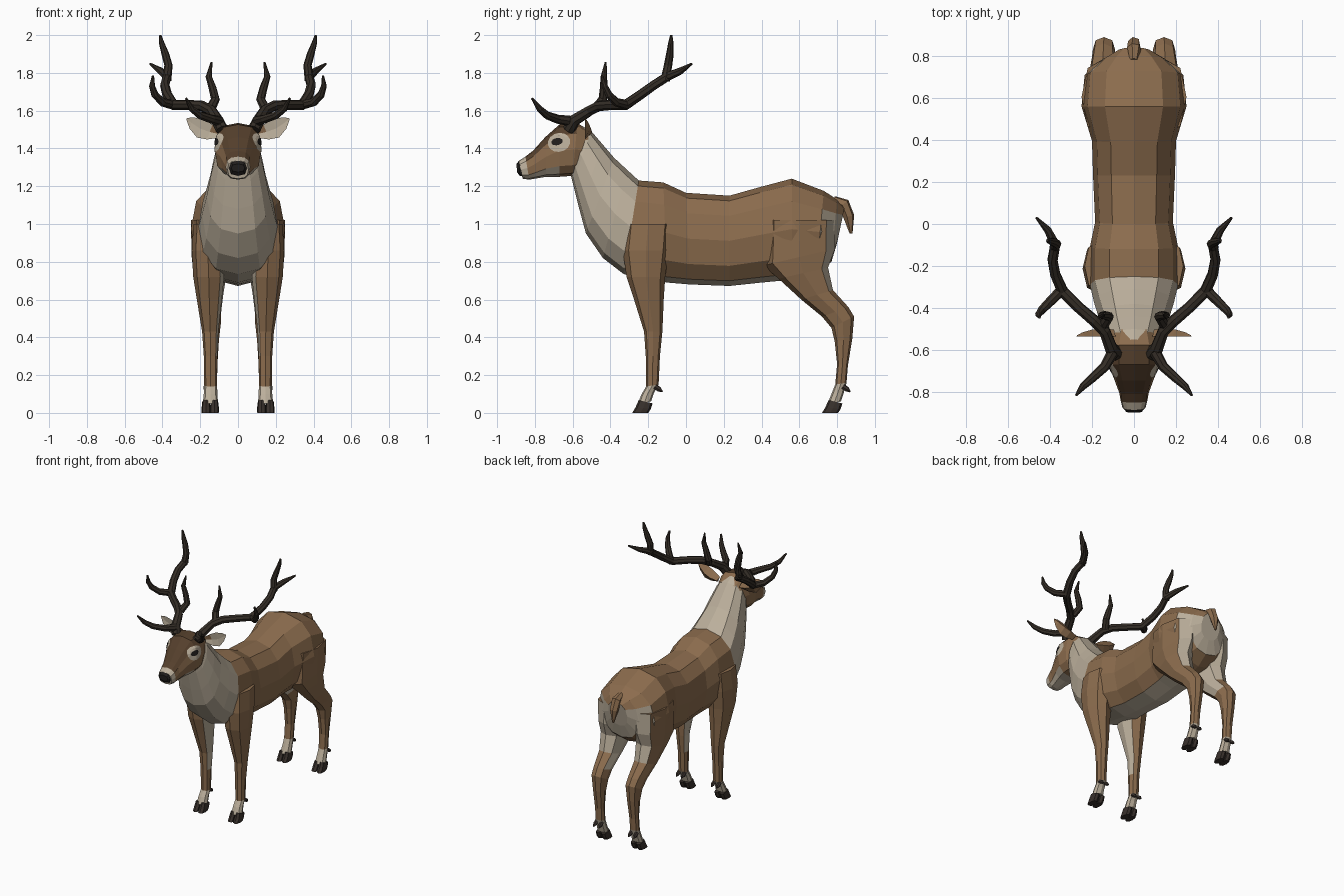
import bpy, bmesh, math
from mathutils import Vector
from mathutils.bvhtree import BVHTree

if "Cube" in bpy.data.objects:
    bpy.data.objects.remove(bpy.data.objects["Cube"])

# One flat material per colour
COLOURS = [("brown_fur", (0.26, 0.15, 0.075)), ("cream_fur", (0.50, 0.43, 0.33)),
           ("dark_brown_fur", (0.09, 0.05, 0.025)), ("antler_brown", (0.035, 0.027, 0.02)),
           ("hoof_grey", (0.04, 0.03, 0.025)), ("nose_black", (0.015, 0.013, 0.012))]
MATS = []
for mat_name, rgb in COLOURS:
    m = bpy.data.materials.new(mat_name)
    m.diffuse_color = (*rgb, 1)
    m.use_nodes = True
    m.node_tree.nodes["Principled BSDF"].inputs["Base Color"].default_value = m.diffuse_color
    MATS.append(m)
FUR, CREAM, DARK, ANTLER, HOOF, NOSE = range(6)


def finish(name, bm, rule):
    """Colour faces by a rule (or one index) and make the object."""
    bmesh.ops.recalc_face_normals(bm, faces=bm.faces)
    bm.normal_update()
    for f in bm.faces:
        f.material_index = rule(f.calc_center_median(), f.normal) if callable(rule) else rule
    me = bpy.data.meshes.new(name)
    bm.to_mesh(me)
    for m in MATS:
        me.materials.append(m)
    ob = bpy.data.objects.new(name, me)
    bpy.context.collection.objects.link(ob)
    return ob


def skin(bm, rings):
    """Bridge successive rings and cap the ends."""
    rings = [[bm.verts.new(p) for p in r] for r in rings]
    n = len(rings[0])
    for a, b in zip(rings, rings[1:]):
        for i in range(n):
            j = (i + 1) % n
            bm.faces.new((a[i], a[j], b[j], b[i]))
    bm.faces.new(rings[0][::-1])
    bm.faces.new(rings[-1])


def power(v, p):
    return math.copysign(abs(v) ** p, v) if abs(v) > 1e-6 else 0.0


def loft(name, sections, rule, sides=12, p=0.85, s=1):
    """Sections: (y, z) of one edge, (y, z) of the opposite edge, x centre, x half-width."""
    rings = []
    for ya, za, yb, zb, xc, xh in sections:
        ring = []
        for i in range(sides):
            t = 2 * math.pi * i / sides
            c, d = power(math.cos(t), p), power(math.sin(t), p)
            ring.append((s * (xc + xh * d), (ya + yb) / 2 + c * (ya - yb) / 2,
                         (za + zb) / 2 + c * (za - zb) / 2))
        rings.append(ring)
    bm = bmesh.new()
    skin(bm, rings)
    finish(name, bm, rule)
    return bm


def tube(name, points, rule, s=1, sides=8):
    """Tapered tube through (x, y, z, radius) points."""
    pts = [Vector((s * q[0], q[1], q[2])) for q in points]
    ref, rings = None, []
    for i, q in enumerate(pts):
        d = (pts[min(i + 1, len(pts) - 1)] - pts[max(i - 1, 0)]).normalized()
        if ref is None:
            ref = d.orthogonal()
        ref = (ref - d * ref.dot(d)).normalized()
        side, r = d.cross(ref), points[i][3]
        rings.append([q + r * (ref * math.cos(a) + side * math.sin(a))
                      for a in (2 * math.pi * k / sides for k in range(sides))])
    bm = bmesh.new()
    skin(bm, rings)
    finish(name, bm, rule)


# Torso and neck: cream neck, belly and rump patch
def body_rule(c, n):
    if c.y < -0.27 and c.y < -0.24 - 0.22 * (1.22 - c.z) + 0.06:
        return CREAM
    if c.y > 0.735 and c.z < 1.07:
        return CREAM
    return CREAM if n.z < -0.85 and c.y < 0.6 else FUR


loft("body", [
    (.84, 1.09, .80, .90, 0, .08), (.80, 1.13, .77, .80, 0, .15),
    (.73, 1.175, .69, .74, 0, .235), (.56, 1.24, .56, .705, 0, .25),
    (.39, 1.195, .40, .69, 0, .20), (.23, 1.15, .23, .672, 0, .195),
    (0, 1.165, .02, .68, 0, .185), (-.12, 1.22, -.10, .69, 0, .21),
    (-.25, 1.23, -.33, .735, 0, .21), (-.31, 1.285, -.44, .82, 0, .19),
    (-.38, 1.35, -.53, .95, 0, .165), (-.44, 1.42, -.565, 1.08, 0, .145),
    (-.50, 1.49, -.60, 1.22, 0, .12), (-.55, 1.52, -.62, 1.30, 0, .09)], body_rule)


# Head: dark forehead and bridge, cream muzzle and chin
def head_rule(c, n):
    if c.y < -0.845 or (n.z < -0.6 and c.y < -0.65):
        return CREAM
    return DARK if n.z > 0.3 and c.y < -0.6 else FUR


head = loft("head", [
    (-.50, 1.485, -.56, 1.29, 0, .10), (-.575, 1.535, -.60, 1.255, 0, .122),
    (-.67, 1.527, -.67, 1.25, 0, .122), (-.745, 1.46, -.74, 1.25, 0, .093),
    (-.81, 1.388, -.80, 1.24, 0, .07), (-.85, 1.357, -.83, 1.235, 0, .064),
    (-.885, 1.335, -.865, 1.24, 0, .055)], head_rule, p=.75)
loft("nose", [(-.86, 1.338, -.86, 1.255, 0, .048), (-.885, 1.335, -.88, 1.255, 0, .047),
              (-.897, 1.318, -.895, 1.275, 0, .036)], NOSE, sides=8, p=.75)
head_tree = BVHTree.FromBMesh(head)


def face_plate(name, s, cy, cz, ry, rz, tilt, lift, mat):
    """Oval plate draped over the side of the head."""
    bm = bmesh.new()
    n, steps, rings = 14, 4, []

    def drape(y, z):
        hit = head_tree.ray_cast(Vector((s, y, z)), Vector((-s, 0, 0)))[0]
        return bm.verts.new(((hit.x if hit else s * .05) + s * lift, y, z))
    mid = drape(cy, cz)
    for k in range(1, steps + 1):
        ring = []
        for i in range(n):
            a = 2 * math.pi * i / n
            u, v = ry * math.cos(a) * k / steps, rz * math.sin(a) * k / steps
            ring.append(drape(cy + u * math.cos(tilt) - v * math.sin(tilt),
                              cz + u * math.sin(tilt) + v * math.cos(tilt)))
        rings.append(ring)
    for i in range(n):
        j = (i + 1) % n
        bm.faces.new((mid, rings[0][i], rings[0][j]))
        for a, b in zip(rings, rings[1:]):
            bm.faces.new((a[i], b[i], b[j], a[j]))
    finish(name, bm, mat)
    # Make the open plate face outward
    me = bpy.data.objects[name].data
    if sum(q.normal.x * q.area for q in me.polygons) * s < 0:
        me.flip_normals()


# Tail
tube("tail", [(0, .78, 1.13, .02), (0, .835, 1.105, .034), (0, .862, 1.04, .03),
              (0, .874, .95, .008)], FUR, sides=6)

# Leg sections: front edge, back edge, x centre, x half-width
FRONT_LEG = [(-.32, 1.0, -.08, 1.0, .16, .075), (-.335, .86, -.09, .86, .16, .085),
             (-.315, .72, -.11, .72, .155, .082), (-.275, .60, -.118, .60, .152, .066),
             (-.222, .43, -.125, .43, .147, .043), (-.213, .30, -.138, .30, .145, .036),
             (-.211, .14, -.145, .15, .145, .034), (-.235, .10, -.17, .105, .145, .036),
             (-.255, .05, -.185, .06, .146, .04)]
HIND_LEG = [(.42, 1.02, .79, 1.02, .135, .115), (.41, .78, .79, .87, .14, .105),
            (.49, .71, .752, .77, .148, .088), (.61, .60, .778, .65, .148, .07),
            (.72, .51, .86, .56, .145, .056), (.77, .45, .89, .51, .143, .053),
            (.787, .38, .88, .39, .143, .042), (.80, .26, .857, .25, .144, .035),
            (.79, .15, .85, .16, .145, .034), (.77, .10, .835, .105, .145, .036),
            (.75, .05, .82, .06, .146, .04)]

# Antler branches: x, y, z, radius
ANTLER_PARTS = {
    "antler_beam": [(.085, -.62, 1.50, .034), (.11, -.59, 1.55, .032), (.14, -.51, 1.60, .028),
                    (.19, -.46, 1.625, .028), (.26, -.40, 1.63, .027), (.34, -.32, 1.63, .028),
                    (.375, -.24, 1.685, .026), (.388, -.17, 1.735, .025),
                    (.375, -.10, 1.78, .025), (.41, -.03, 1.81, .019), (.465, .03, 1.848, .006)],
    "antler_brow_tine": [(.10, -.61, 1.545, .028), (.14, -.68, 1.555, .024),
                         (.20, -.735, 1.575, .021), (.245, -.775, 1.61, .017),
                         (.275, -.815, 1.665, .006)],
    "antler_second_tine": [(.145, -.48, 1.61, .026), (.12, -.44, 1.66, .024),
                           (.135, -.435, 1.72, .021), (.155, -.435, 1.78, .017),
                           (.14, -.425, 1.857, .005)],
    "antler_third_tine": [(.34, -.31, 1.63, .026), (.40, -.37, 1.645, .023),
                          (.44, -.41, 1.685, .02), (.455, -.43, 1.73, .016),
                          (.45, -.445, 1.785, .006)],
    "antler_top_tine": [(.378, -.11, 1.76, .025), (.368, -.095, 1.84, .022),
                        (.385, -.085, 1.90, .02), (.405, -.08, 1.96, .014),
                        (.412, -.078, 2.0, .006)]}

for s, tag in ((-1, "left"), (1, "right")):
    # Legs: cream pastern, inner upper leg and back of thigh
    def front_rule(c, n):
        return CREAM if c.z < .145 or (n.x * s < -.5 and c.z > .36) else FUR

    def hind_rule(c, n):
        if c.z < .15 or (c.z > .52 and n.x * s < -.5):
            return CREAM
        return CREAM if c.z > .68 and n.y > .6 else FUR

    for leg, sections, rule in (("front", FRONT_LEG, front_rule), ("hind", HIND_LEG, hind_rule)):
        loft(f"{leg}_leg_{tag}", sections, rule, sides=8, s=s)
        y0 = sections[-1][0]
        for toe, dx in (("inner", -.022), ("outer", .022)):
            # Cloven hoof halves and dew claws
            x = .147 + dx
            loft(f"{leg}_hoof_{toe}_{tag}", [
                (y0 + .005, .068, y0 + .078, .05, x, .02), (y0 - .012, .03, y0 + .068, .02, x, .024),
                (y0 - .03, 0, y0 + .055, 0, x, .023)], HOOF, sides=8, p=.75, s=s)
            yb = sections[-3][2]
            tube(f"{leg}_dew_claw_{toe}_{tag}", [
                (x, yb - .02, .14, .014), (x, yb + .003, .125, .014), (x, yb + .02, .112, .004)],
                HOOF, s, 6)

    for part, pts in ANTLER_PARTS.items():
        tube(f"{part}_{tag}", pts, ANTLER, s)

    # Ear: cupped leaf, cream inside
    bm = bmesh.new()
    rings = []
    for x, z, w, t in ((.095, 1.475, .02, .02), (.15, 1.487, .042, .024),
                       (.20, 1.505, .05, .02), (.245, 1.535, .032, .012), (.272, 1.557, .004, .003)):
        up = Vector((-.35 * s, 0, .94)) * w
        c = Vector((s * x, -.535, z))
        rings.append([c + up, c + Vector((0, t * .3, 0)), c - up, c + Vector((0, t * 1.6, 0))])
    skin(bm, rings)
    finish(f"ear_{tag}", bm, lambda c, n: CREAM if n.y < 0 and c.x * s > .12 else FUR)

    # Eye patch and eye
    face_plate(f"eye_patch_{tag}", s, -.672, 1.432, .06, .05, .25, .004, CREAM)
    face_plate(f"eye_{tag}", s, -.683, 1.436, .031, .019, .2, .009, NOSE)
